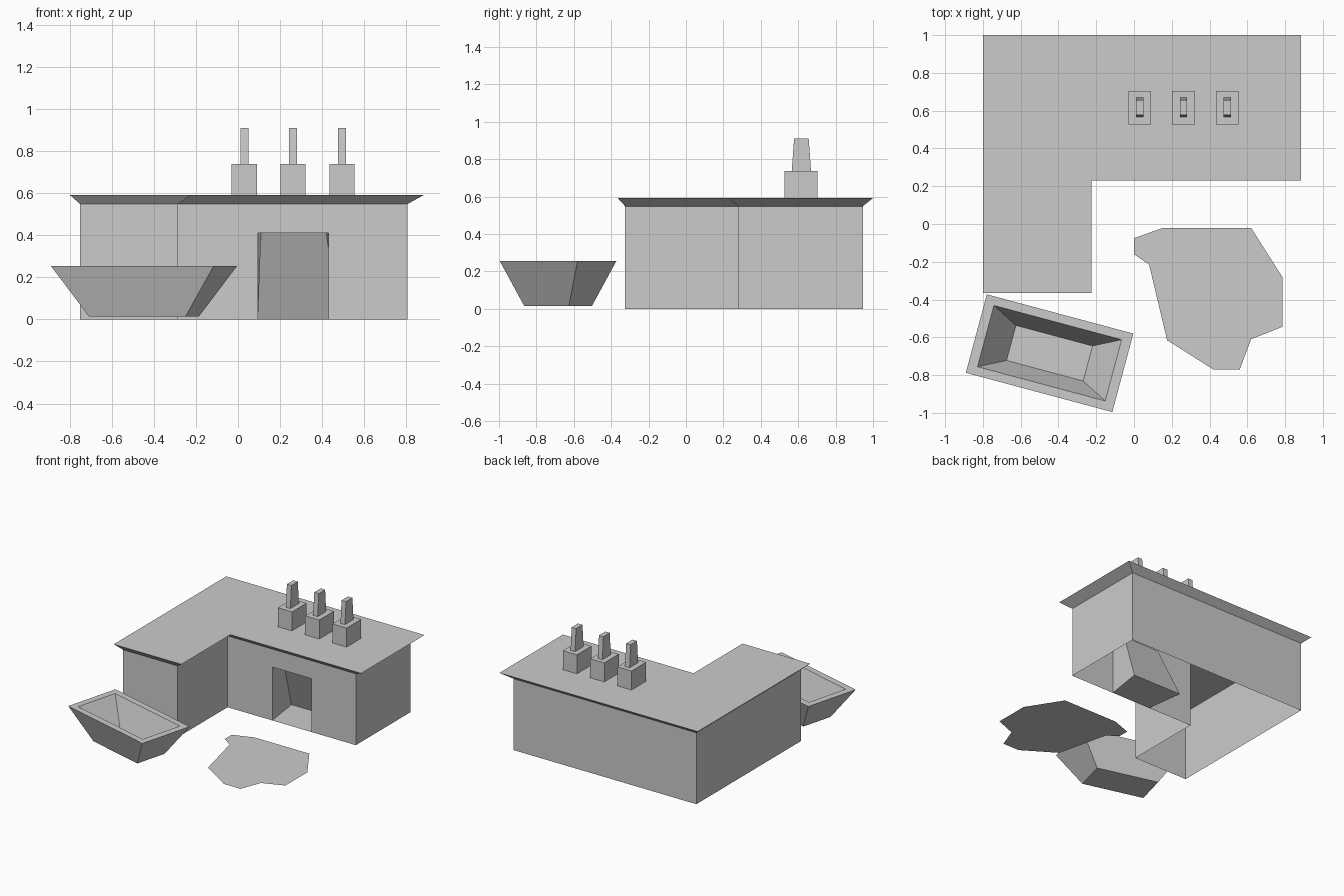
import bpy, bmesh, math
from mathutils import Matrix, Vector

if "Cube" in bpy.data.objects:
    bpy.data.objects.remove(bpy.data.objects["Cube"])


def finish(bm, name):
    mesh = bpy.data.meshes.new(name)
    bm.to_mesh(mesh)
    bm.free()
    obj = bpy.data.objects.new(name, mesh)
    bpy.context.collection.objects.link(obj)
    return obj


def loft(bm, rings, start=False, end=True, skip=()):
    """Bridge matching counter-clockwise rings of points, optionally capping them."""
    loops = [[bm.verts.new(p) for p in ring] for ring in rings]
    n = len(loops[0])
    for k, (a, b) in enumerate(zip(loops, loops[1:])):
        for i in range(n):
            if (k, i) not in skip:
                j = (i + 1) % n
                bm.faces.new((a[i], a[j], b[j], b[i]))
    if start:
        bm.faces.new(loops[0][::-1])
    if end:
        bm.faces.new(loops[-1])
    return loops


def ring(points, z):
    return [(x, y, z) for x, y in points]


def rect(cx, cy, sx, sy, z):
    return [(cx + sx / 2 * u, cy + sy / 2 * v, z)
            for u, v in ((-1, -1), (1, -1), (1, 1), (-1, 1))]


# L-shaped house: open-bottomed walls with a flared flat roof
wall = [(-0.75, -0.325), (-0.285, -0.325), (-0.285, 0.28),
        (0.805, 0.28), (0.805, 0.945), (-0.75, 0.945)]
roof = [(-0.80, -0.365), (-0.225, -0.365), (-0.225, 0.23),
        (0.885, 0.23), (0.885, 1.0), (-0.80, 1.0)]
bm = bmesh.new()
loops = loft(bm, [ring(wall, 0), ring(wall, 0.548), ring(roof, 0.592)], skip={(0, 2)})

# Front wall around the doorway, and the recess behind it
door = [bm.verts.new(p) for p in ((0.095, 0.28, 0), (0.095, 0.28, 0.41),
                                  (0.43, 0.28, 0.41), (0.43, 0.28, 0))]
back = [bm.verts.new(p) for p in ((0.055, 0.57, 0), (0.11, 0.395, 0.41),
                                  (0.42, 0.395, 0.41), (0.475, 0.57, 0))]
bm.faces.new([loops[0][2], *door, loops[0][3], loops[1][3], loops[1][2]])
for i in range(4):
    j = (i + 1) % 4
    bm.faces.new((door[i], back[i], back[j], door[j]))
bm.faces.new(back[::-1])
finish(bm, "house")

# Three chimneys: square base with a tapered stack
for k, x in enumerate((0.03, 0.262, 0.494)):
    bm = bmesh.new()
    loft(bm, [rect(x, 0.615, 0.12, 0.177, 0.592), rect(x, 0.615, 0.12, 0.177, 0.738)])
    loft(bm, [rect(x, 0.617, 0.038, 0.103, 0.738), rect(x, 0.617, 0.038, 0.078, 0.91)])
    finish(bm, f"chimney_{k + 1}")

# Hollow tapered trough, turned on the ground
bm = bmesh.new()
loft(bm, [rect(0, 0, 0.476, 0.247, 0.015), rect(0, 0, 0.803, 0.43, 0.255),
          rect(0, 0, 0.70, 0.336, 0.255), rect(0, 0, 0.42, 0.192, 0.05)], start=True)
bm.transform(Matrix.Translation(Vector((-0.447, -0.684, 0)))
             @ Matrix.Rotation(math.radians(-15), 4, 'Z'))
finish(bm, "trough")

# Flat ground patch
patch = [(0, -0.16), (0.08, -0.215), (0.175, -0.615), (0.42, -0.77), (0.56, -0.77),
         (0.62, -0.61), (0.785, -0.545), (0.785, -0.28), (0.62, -0.02),
         (0.155, -0.02), (0, -0.075)]
bm = bmesh.new()
bm.faces.new([bm.verts.new(p) for p in ring(patch, 0)])
finish(bm, "ground_patch")
